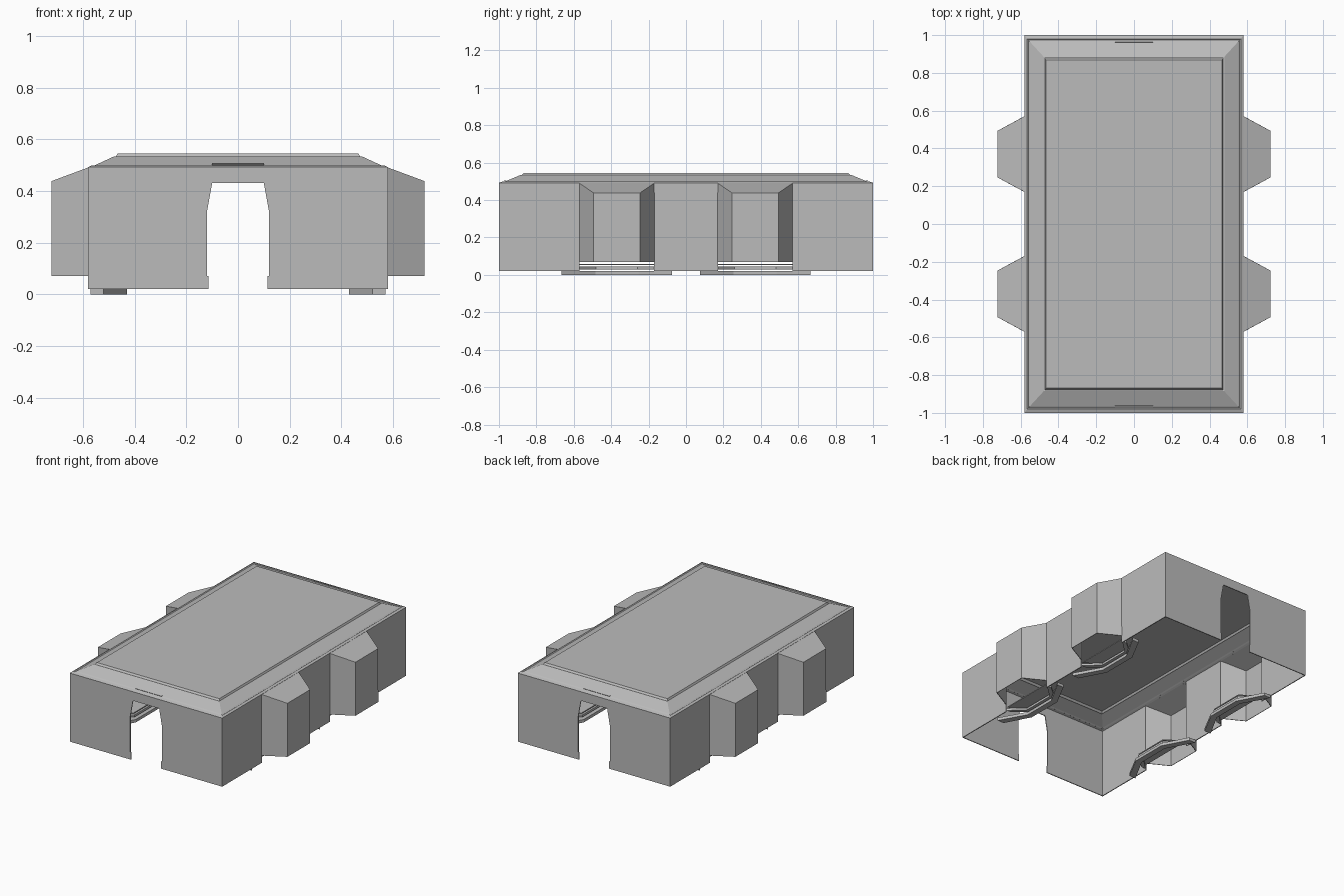
import bpy
import bmesh

cube = bpy.data.objects.get("Cube")
if cube:
    bpy.data.objects.remove(cube, do_unlink=True)

grey = bpy.data.materials.new("plain grey")
grey.use_nodes = True
tone = (0.5, 0.5, 0.5, 1)
grey.diffuse_color = tone
grey.node_tree.nodes["Principled BSDF"].inputs["Base Color"].default_value = tone

W, L = 0.58, 1.0          # half width and half length of the hall
BASE, SILL, EAVE = 0.02, 0.07, 0.49


def make(name, faces, thickness=0.0):
    """Object from a list of faces, each a list of points."""
    bm = bmesh.new()
    for pts in faces:
        bm.faces.new([bm.verts.new(p) for p in pts])
    bmesh.ops.remove_doubles(bm, verts=bm.verts, dist=0.0005)
    bmesh.ops.recalc_face_normals(bm, faces=bm.faces)
    mesh = bpy.data.meshes.new(name)
    bm.to_mesh(mesh)
    bm.free()
    mesh.materials.append(grey)
    obj = bpy.data.objects.new(name, mesh)
    bpy.context.collection.objects.link(obj)
    if thickness:
        mod = obj.modifiers.new("thickness", 'SOLIDIFY')
        mod.thickness = thickness
        mod.offset = 0
    return obj


def band(name, outer, inner, z0, z1):
    """Closed strip between two matching open paths in plan."""
    faces = []
    for i in range(len(outer) - 1):
        a, b, c, d = outer[i], outer[i + 1], inner[i + 1], inner[i]
        for z in (z0, z1):
            faces.append([(*p, z) for p in (a, b, c, d)])
        for p, q in ((a, b), (c, d)):
            faces.append([(*p, z0), (*q, z0), (*q, z1), (*p, z1)])
    for p, q in ((outer[0], inner[0]), (outer[-1], inner[-1])):
        faces.append([(*p, z0), (*q, z0), (*q, z1), (*p, z1)])
    return make(name, faces)


# End walls with the tapered doorway
half = [(W, EAVE), (W, BASE), (0.115, BASE), (0.115, SILL), (0.12, SILL),
        (0.12, 0.32), (0.1, 0.43)]
outline = half + [(-x, z) for x, z in reversed(half)]
for name, y in (("front_wall", -L + 0.003), ("back_wall", L - 0.003)):
    make(name, [[(x, y, z) for x, z in outline]], 0.006)

# Side walls: flat panels between two projecting bays
for side, s in (("left", 1), ("right", -1)):
    x, xo = s * (W - 0.003), s * 0.72
    panels = [[(x, a, BASE), (x, b, BASE), (x, b, EAVE), (x, a, EAVE)]
              for a, b in ((-L, -0.57), (-0.17, 0.17), (0.57, L))]
    make(side + "_wall", panels, 0.006)

    for place, cy in (("front", -0.37), ("back", 0.37)):
        lo = [(x, cy - 0.2), (xo, cy - 0.123), (xo, cy + 0.123), (x, cy + 0.2)]
        top = [EAVE, 0.437, 0.437, EAVE]
        faces = [[(*lo[i], SILL), (*lo[i + 1], SILL),
                  (*lo[i + 1], top[i + 1]), (*lo[i], top[i])] for i in range(3)]
        faces.append([(*p, z) for p, z in zip(lo, top)])
        make(f"{side}_{place}_bay", faces, 0.004)

        # Stepped recess curving inward under the bay
        def arc(edge, deep, reach, flat):
            return [(s * edge, cy - reach), (s * deep, cy - flat),
                    (s * deep, cy + flat), (s * edge, cy + reach)]
        inner = arc(0.52, 0.43, 0.295, 0.125)
        outer = arc(0.57, 0.47, 0.295, 0.115)
        band(f"{side}_{place}_foot", outer, inner, 0, BASE)
        band(f"{side}_{place}_step", arc(0.575, 0.48, 0.2, 0.11),
             arc(0.54, 0.445, 0.2, 0.12), 0.03, 0.045)
        plate = arc(0.57, 0.45, 0.2, 0.12)
        make(f"{side}_{place}_recess_plate", [[(*p, 0.055) for p in plate]], 0.006)

# Roof: rim, groove, sloped border and raised centre panel
rings = [(W, L, EAVE), (0.565, 0.98, 0.497), (0.56, 0.974, 0.493),
         (0.552, 0.966, 0.498), (0.478, 0.885, 0.532), (0.472, 0.878, 0.531),
         (0.465, 0.868, 0.543)]
loops = [[(-x, -y, z), (x, -y, z), (x, y, z), (-x, y, z)] for x, y, z in rings]
roof = [loops[-1]]
for a, b in zip(loops, loops[1:]):
    for i in range(4):
        j = (i + 1) % 4
        roof.append([a[i], a[j], b[j], b[i]])
make("roof", roof, 0.004)

# Small latch plates on the roof border
for name, s in (("front_latch", -1), ("back_latch", 1)):
    make(name, [[(-0.1, s * 0.972, 0.502), (0.1, s * 0.972, 0.502),
                 (0.1, s * 0.962, 0.506), (-0.1, s * 0.962, 0.506)]], 0.003)
